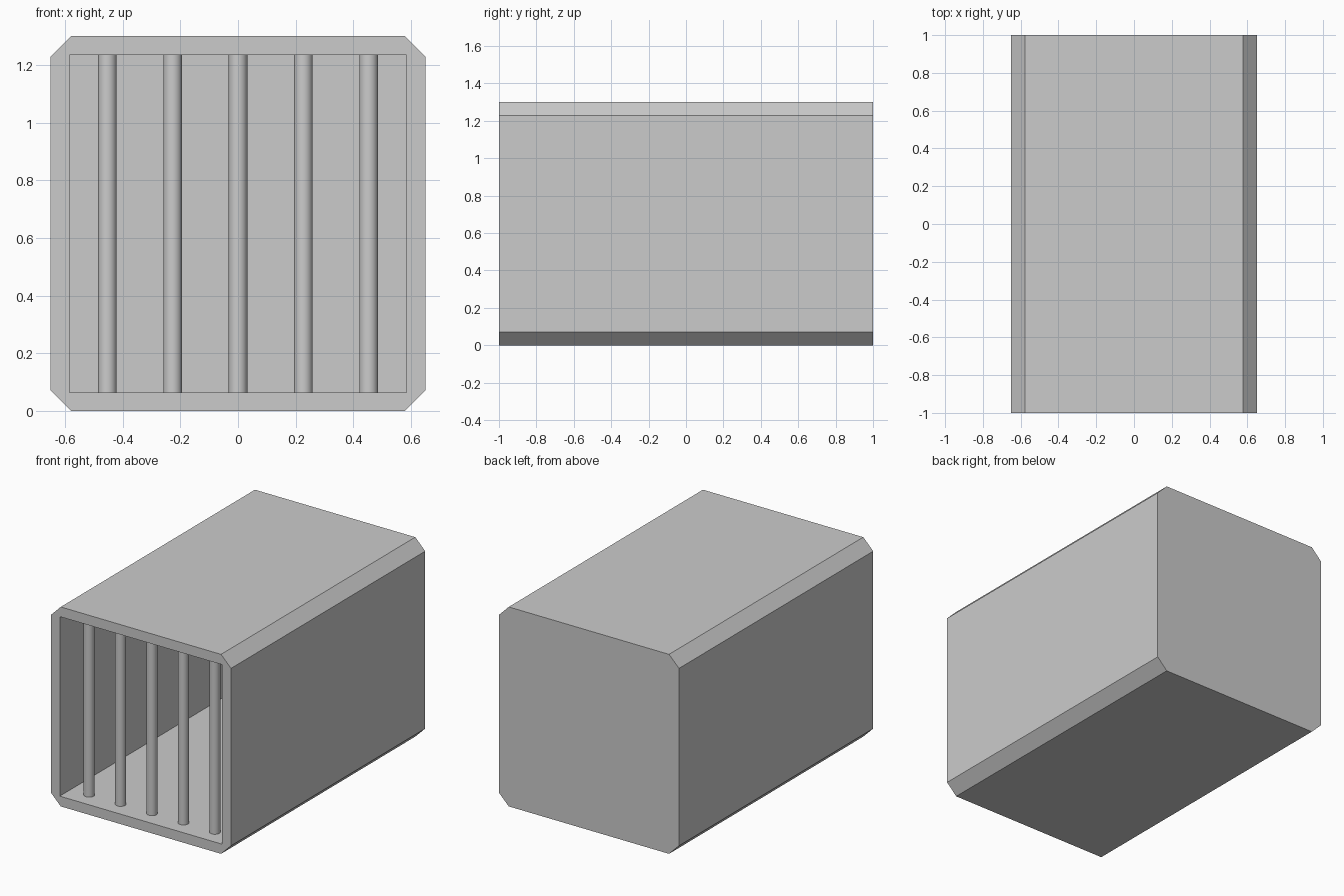
import bpy, bmesh

if "Cube" in bpy.data.objects:
    bpy.data.objects.remove(bpy.data.objects["Cube"])

W, H, D = 1.30, 1.30, 2.0      # outer size of the crate
CH, T = 0.072, 0.065           # corner chamfer, wall thickness
BAR_R, BAR_STEP, BAR_Y = 0.0325, 0.2265, -0.885


def prism(name, profile, y0, y1):
    """Extrude an x/z profile along y."""
    bm = bmesh.new()
    face = bm.faces.new([bm.verts.new((x, y0, z)) for x, z in profile])
    ext = bmesh.ops.extrude_face_region(bm, geom=[face])
    verts = [g for g in ext["geom"] if isinstance(g, bmesh.types.BMVert)]
    bmesh.ops.translate(bm, verts=verts, vec=(0, y1 - y0, 0))
    bmesh.ops.recalc_face_normals(bm, faces=bm.faces)
    mesh = bpy.data.meshes.new(name)
    bm.to_mesh(mesh)
    bm.free()
    obj = bpy.data.objects.new(name, mesh)
    bpy.context.collection.objects.link(obj)
    return obj


# Crate shell: box with four long edges chamfered
w = W / 2
shell = prism("crate_shell", [
    (-w + CH, 0), (w - CH, 0), (w, CH), (w, H - CH),
    (w - CH, H), (-w + CH, H), (-w, H - CH), (-w, CH)], -D / 2, D / 2)

# Hollow interior, open at the front only
i = w - T
cutter = prism("interior_cutter", [(-i, T), (i, T), (i, H - T), (-i, H - T)],
               -D / 2 - 0.1, D / 2 - T)
cutter.hide_render = True
cutter.hide_set(True)
cut = shell.modifiers.new("hollow", 'BOOLEAN')
cut.operation = 'DIFFERENCE'
cut.solver = 'EXACT'
cut.object = cutter
bpy.context.view_layer.objects.active = shell
shell.select_set(True)
bpy.ops.object.modifier_apply(modifier=cut.name)
bpy.data.objects.remove(cutter)

# Vertical bars set just behind the opening
for n in range(5):
    bpy.ops.mesh.primitive_cylinder_add(
        vertices=32, radius=BAR_R, depth=H - 2 * T,
        location=((n - 2) * BAR_STEP, BAR_Y, H / 2))
    bpy.context.object.name = f"bar_{n + 1}"
    bpy.ops.object.shade_smooth_by_angle()
